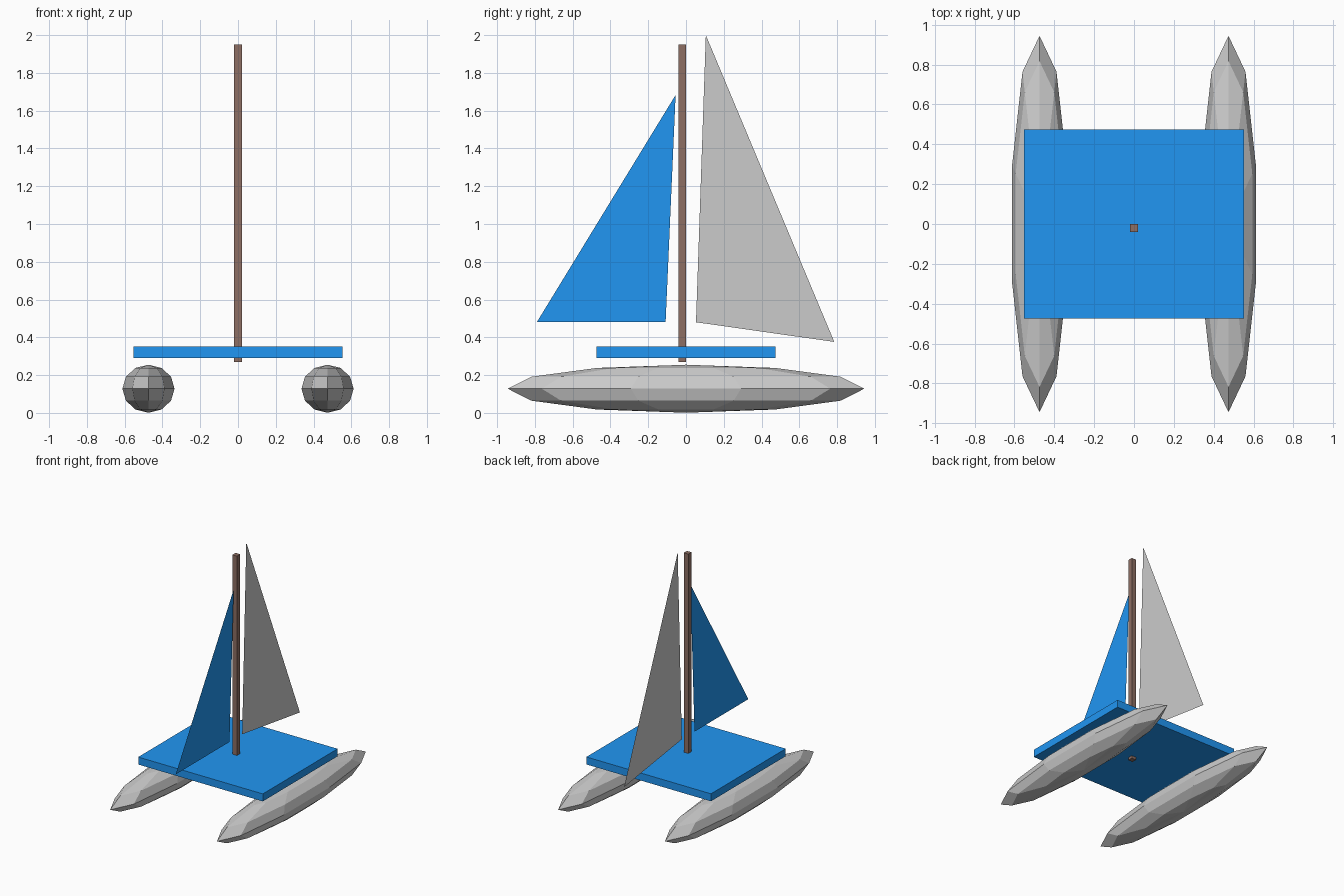
import bpy, bmesh
from mathutils import Matrix

if "Cube" in bpy.data.objects:
    bpy.data.objects.remove(bpy.data.objects["Cube"])


def material(name, color):
    m = bpy.data.materials.new(name)
    m.diffuse_color = (*color, 1)
    m.use_nodes = True
    m.node_tree.nodes["Principled BSDF"].inputs["Base Color"].default_value = m.diffuse_color
    return m


def finish(name, bm, mat=None):
    mesh = bpy.data.meshes.new(name)
    bm.to_mesh(mesh)
    bm.free()
    ob = bpy.data.objects.new(name, mesh)
    bpy.context.collection.objects.link(ob)
    if mat:
        mesh.materials.append(mat)
    return ob


def box(name, lo, hi, mat):
    bm = bmesh.new()
    size = [b - a for a, b in zip(lo, hi)]
    mid = [(a + b) / 2 for a, b in zip(lo, hi)]
    bmesh.ops.create_cube(bm, size=1, matrix=Matrix.Translation(mid) @ Matrix.Diagonal((*size, 1)))
    return finish(name, bm, mat)


def sail(name, points, mat=None):
    # flat triangle in the x = 0 plane, facing +x
    bm = bmesh.new()
    bm.faces.new([bm.verts.new((0, y, z)) for y, z in points])
    return finish(name, bm, mat)


blue = material("blue", (0.015, 0.305, 0.896))
brown = material("brown", (0.266, 0.156, 0.125))

# Twin hulls: stretched low-poly spheres, ten sides with points fore and aft
for side, name in ((-1, "left_hull"), (1, "right_hull")):
    bm = bmesh.new()
    bmesh.ops.create_uvsphere(
        bm, u_segments=10, v_segments=6, radius=1,
        matrix=Matrix.Translation((side * 0.474, 0, 0.128)) @ Matrix.Diagonal((0.145, 0.944, 0.127, 1)))
    finish(name, bm)

# Deck and mast
box("deck", (-0.553, -0.475, 0.291), (0.553, 0.473, 0.351), blue)
box("mast", (-0.02, -0.041, 0.27), (0.02, -0.001, 1.951), brown)

# Sails
sail("front_sail", [(-0.79, 0.48), (-0.108, 0.48), (-0.055, 1.683)], blue)
sail("main_sail", [(0.053, 0.48), (0.785, 0.376), (0.105, 2.0)])
